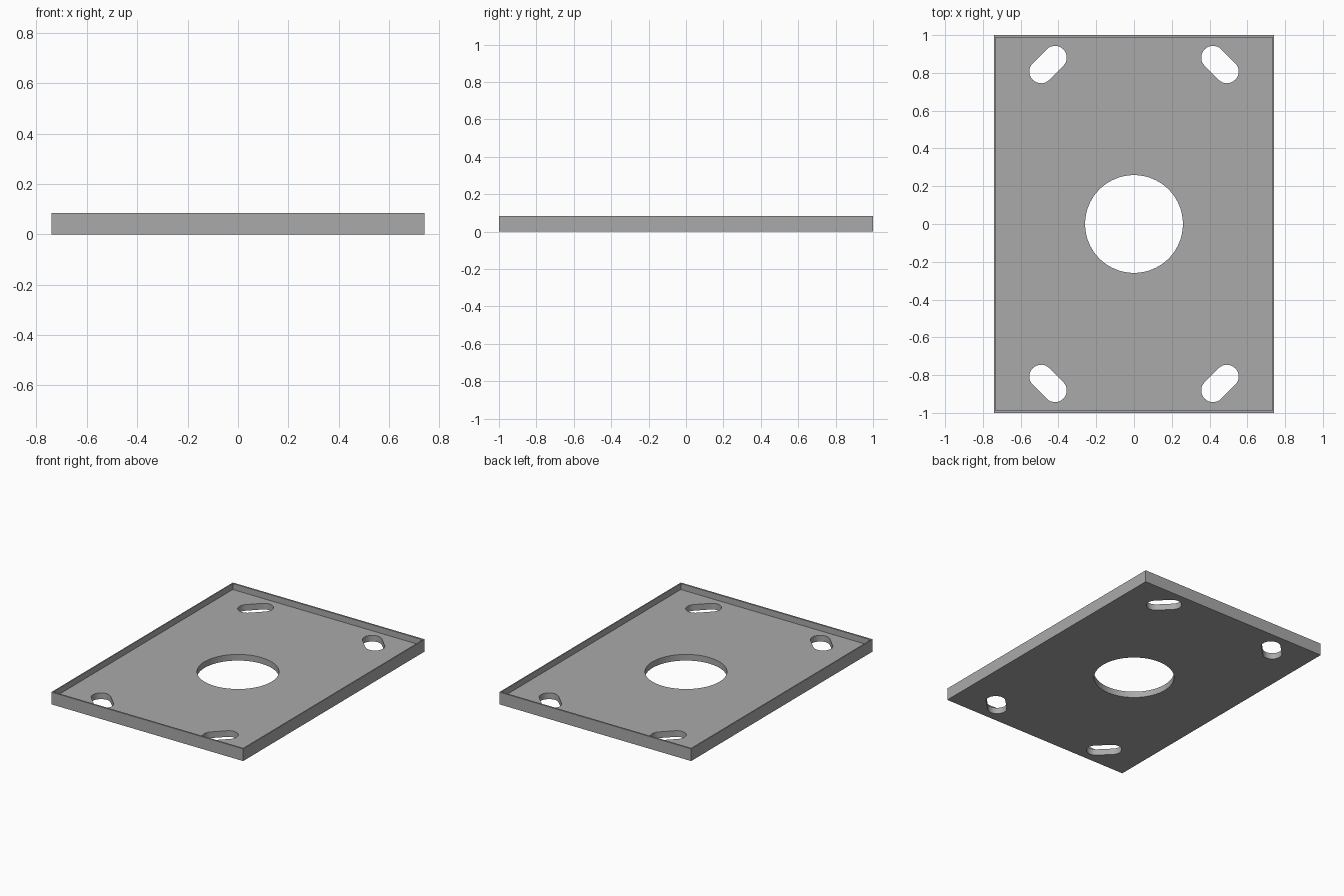
import bpy, bmesh, math

if "Cube" in bpy.data.objects:
    bpy.data.objects.remove(bpy.data.objects["Cube"])

LX, LY, H = 1.48, 2.0, 0.085      # outer size
RIM_X, RIM_Y, FLOOR = 0.008, 0.012, 0.043

metal = bpy.data.materials.new("grey_metal")
metal.diffuse_color = (0.4, 0.4, 0.4, 1)
metal.use_nodes = True
metal.node_tree.nodes["Principled BSDF"].inputs["Base Color"].default_value = metal.diffuse_color


def prism(name, outline, z0, z1):
    """Closed solid from a counter-clockwise outline."""
    bm = bmesh.new()
    base = bm.faces.new([bm.verts.new((x, y, z0)) for x, y in outline])
    top = bmesh.ops.extrude_face_region(bm, geom=[base])["geom"]
    bmesh.ops.translate(bm, vec=(0, 0, z1 - z0),
                        verts=[v for v in top if isinstance(v, bmesh.types.BMVert)])
    bmesh.ops.recalc_face_normals(bm, faces=bm.faces)
    me = bpy.data.meshes.new(name)
    bm.to_mesh(me)
    bm.free()
    me.materials.append(metal)
    ob = bpy.data.objects.new(name, me)
    bpy.context.collection.objects.link(ob)
    return ob


def rect(w, d):
    return [(-w/2, -d/2), (w/2, -d/2), (w/2, d/2), (-w/2, d/2)]


def arc(cx, cy, r, a0, a1, n):
    return [(cx + r*math.cos(a0 + (a1 - a0)*i/n),
             cy + r*math.sin(a0 + (a1 - a0)*i/n)) for i in range(n + 1)]


# Shallow tray body
plate = prism("mounting_plate", rect(LX, LY), 0, H)

# Pocket, centre bore and four diagonal corner slots
cutters = [prism("pocket_cutter", rect(LX - 2*RIM_X, LY - 2*RIM_Y), FLOOR, H + 0.1),
           prism("bore_cutter", arc(0, 0, 0.259, 0, 2*math.pi, 64)[:-1], -0.1, H + 0.05)]
q = math.pi / 4
slot = (arc(0.418, 0.881, 0.062, q, 5*q, 16) +
        arc(0.492, 0.807, 0.062, 5*q, 9*q, 16))
# Slot ends sit on a 45 degree line, so the straight sides join tangentially
slot = (arc(0.418, 0.881, 0.062, q, 5*q, 16) + arc(0.492, 0.807, 0.062, -3*q, q, 16))
for sx in (1, -1):
    for sy in (1, -1):
        cutters.append(prism("slot_cutter", [(sx*x, sy*y) for x, y in slot], -0.1, H + 0.05))

bpy.context.view_layer.objects.active = plate
plate.select_set(True)
for c in cutters:
    mod = plate.modifiers.new("cut", 'BOOLEAN')
    mod.operation, mod.solver, mod.object = 'DIFFERENCE', 'EXACT', c
    bpy.ops.object.modifier_apply(modifier=mod.name)
    bpy.data.objects.remove(c)

bpy.ops.object.shade_smooth_by_angle(angle=math.radians(30))
